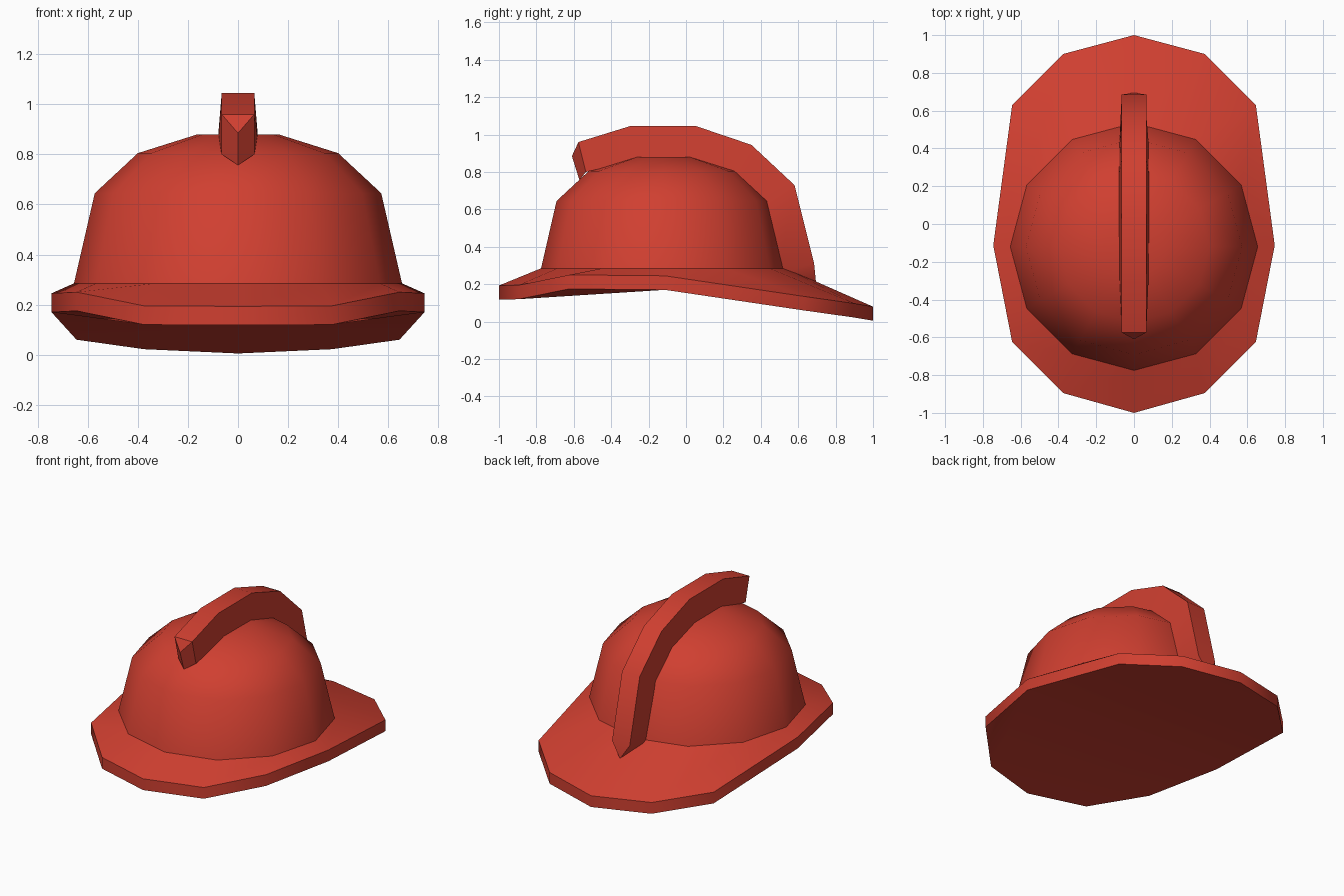
import bpy, bmesh, math

if "Cube" in bpy.data.objects:
    bpy.data.objects.remove(bpy.data.objects["Cube"])

red = bpy.data.materials.new("helmet red")
red.diffuse_color = (0.63, 0.05, 0.03, 1)
red.use_nodes = True
red.node_tree.nodes["Principled BSDF"].inputs["Base Color"].default_value = red.diffuse_color


def finish(bm, name):
    bmesh.ops.recalc_face_normals(bm, faces=bm.faces[:])
    me = bpy.data.meshes.new(name)
    bm.to_mesh(me)
    bm.free()
    me.materials.append(red)
    ob = bpy.data.objects.new(name, me)
    bpy.context.collection.objects.link(ob)
    bpy.ops.object.select_all(action='DESELECT')
    ob.select_set(True)
    bpy.context.view_layer.objects.active = ob
    bpy.ops.object.shade_smooth_by_angle(angle=math.radians(40))


def bridge(bm, a, b):
    n = len(a)
    for i in range(n):
        j = (i + 1) % n
        bm.faces.new((a[i], a[j], b[j], b[i]))


# shell: brim outline (x, y, top z), right half from front to back, mirrored
half = [(0, -1, .193), (.375, -.895, .195), (.645, -.625, .25), (.745, -.113, .245),
        (.645, .63, .135), (.375, .9, .097), (0, 1, .08)]
outline = half + [(-x, y, z) for x, y, z in half[-2:0:-1]]
bm = bmesh.new()
low = [bm.verts.new((x, y, z - .075)) for x, y, z in outline]
top = [bm.verts.new(p) for p in outline]
bridge(bm, low, top)

# dome rings (radius, z)
prev = top
for r, z in [(.655, .285), (.572, .645), (.4, .805), (.162, .88)]:
    ring = []
    for i in range(12):
        a = math.radians(30 * i - 90)
        ring.append(bm.verts.new((r * math.cos(a), -.12 + r * math.sin(a), z)))
    bridge(bm, prev, ring)
    prev = ring
bm.faces.new(prev)

# closed underside
for f in [(0, 1, 11), (1, 2, 3), (9, 10, 11), (1, 3, 9, 11),
          (3, 4, 8, 9), (4, 5, 7, 8), (5, 6, 7)]:
    bm.faces.new([low[i] for i in f])
finish(bm, "helmet_shell")

# crest stations: outer (y, z), inner (y, z), inner half width
stations = [((-.575, .96), (-.535, .80), .065), ((-.3, 1.045), (-.26, .865), .078),
            ((.055, 1.045), (.02, .865), .08), ((.35, .945), (.25, .785), .08),
            ((.58, .73), (.42, .62), .078), ((.685, .31), (.5, .26), .065)]
bm = bmesh.new()
rings = []
for (yo, zo), (yi, zi), w in stations:
    rings.append([bm.verts.new(p) for p in
                  [(-.065, yo, zo), (.065, yo, zo), (w, yi, zi), (-w, yi, zi)]])
for a, b in zip(rings, rings[1:]):
    bridge(bm, a, b)

# ridged crest ends
for ring, outer, inner in [(rings[0], (-.61, .885), (-.57, .757)),
                           (rings[-1], (.695, .21), (.5, .18))]:
    o = bm.verts.new((0, *outer))
    i = bm.verts.new((0, *inner))
    bm.faces.new((ring[0], ring[1], o))
    bm.faces.new((ring[1], ring[2], i, o))
    bm.faces.new((ring[2], ring[3], i))
    bm.faces.new((ring[3], ring[0], o, i))
finish(bm, "crest")
